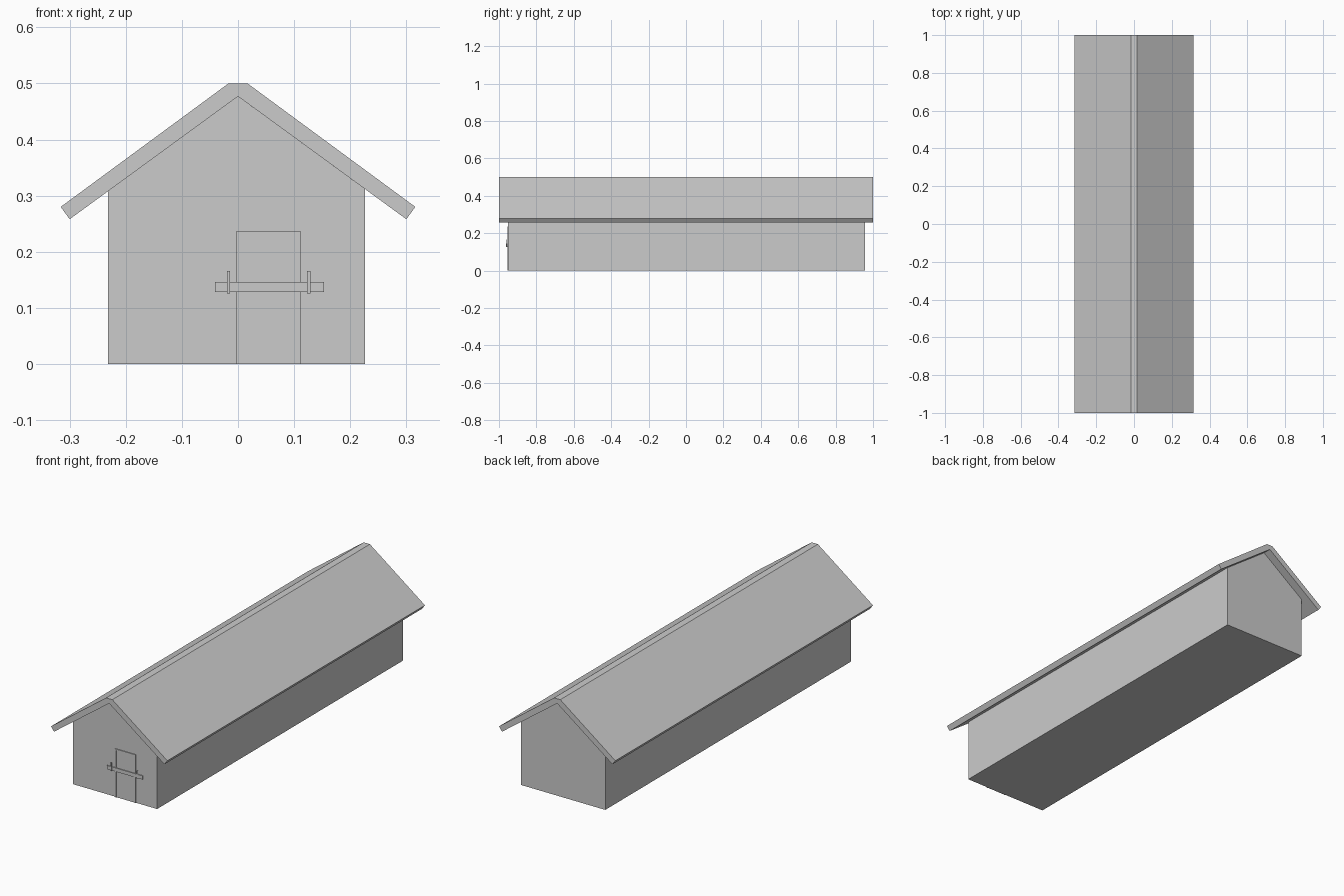
import bpy

if "Cube" in bpy.data.objects:
    bpy.data.objects.remove(bpy.data.objects["Cube"])


def extrude_profile(name, profile, y0, y1):
    """Solid made by sweeping an x-z outline along y."""
    n = len(profile)
    verts = [(x, y, z) for y in (y0, y1) for x, z in profile]
    faces = [tuple(range(n)), tuple(range(2 * n - 1, n - 1, -1))]
    faces += [(i, i + n, (i + 1) % n + n, (i + 1) % n) for i in range(n)]
    mesh = bpy.data.meshes.new(name)
    mesh.from_pydata(verts, [], faces)
    mesh.update()
    obj = bpy.data.objects.new(name, mesh)
    bpy.context.collection.objects.link(obj)
    return obj


def box(name, x0, x1, y0, y1, z0, z1):
    return extrude_profile(name, [(x0, z0), (x1, z0), (x1, z1), (x0, z1)], y0, y1)


# Gabled body of the long house
extrude_profile("house_body", [(-0.232, 0), (0.226, 0), (0.226, 0.312),
                               (0, 0.477), (-0.232, 0.308)], -0.951, 0.958)

# Overhanging roof with a narrow flat ridge
extrude_profile("roof", [(0, 0.477), (0.300, 0.258), (0.316, 0.280), (0.017, 0.5),
                         (-0.017, 0.5), (-0.316, 0.280), (-0.300, 0.258)], -1, 1)

# Door frame and door panel
extrude_profile("door_frame", [(-0.003, 0), (0.006, 0), (0.006, 0.230), (0.102, 0.230),
                               (0.102, 0), (0.111, 0), (0.111, 0.237), (-0.003, 0.237)],
                -0.955, -0.950)
box("door_panel", 0.006, 0.102, -0.953, -0.950, 0, 0.230)

# Locking bar resting in two hooked brackets
box("door_bar", -0.041, 0.153, -0.959, -0.955, 0.128, 0.146)
for side, x in (("left", -0.020), ("right", 0.123)):
    box(side + "_bracket_hook", x, x + 0.006, -0.962, -0.959, 0.126, 0.166)
    box(side + "_bracket_base", x, x + 0.006, -0.960, -0.950, 0.126, 0.129)
